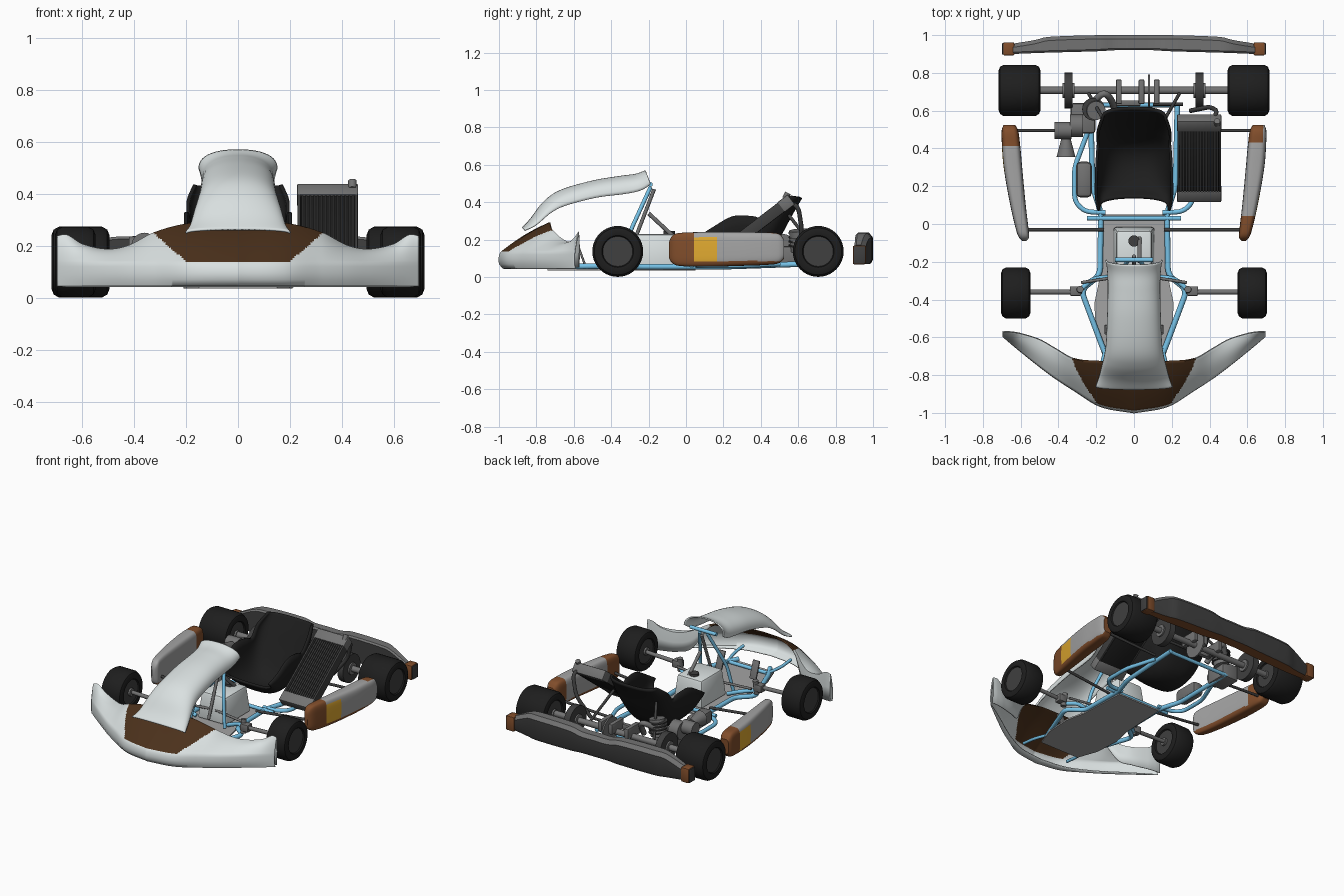
import bpy, bmesh, math
from mathutils import Vector, Matrix

if "Cube" in bpy.data.objects:
    bpy.data.objects.remove(bpy.data.objects["Cube"])

def mat(name, *c):
    m = bpy.data.materials.new(name)
    m.diffuse_color = (*c, 1)
    m.use_nodes = True
    m.node_tree.nodes["Principled BSDF"].inputs["Base Color"].default_value = m.diffuse_color
    return m

WHITE, BROWN = mat("pale_white", 0.70, 0.75, 0.75), mat("dark_brown", 0.07, 0.03, 0.011)
RUST, YELLOW = mat("rust_brown", 0.22, 0.075, 0.024), mat("yellow", 0.75, 0.40, 0.03)
PALE, GREY = mat("pale_grey", 0.37, 0.37, 0.37), mat("metal_grey", 0.17, 0.17, 0.17)
DARK, BLACK = mat("dark_grey", 0.05, 0.05, 0.05), mat("rubber_black", 0.013, 0.013, 0.013)
BLUE = mat("frame_blue", 0.18, 0.54, 0.80)

def finish(name, bm, mats, rule=None, thick=0, angle=35):
    bmesh.ops.recalc_face_normals(bm, faces=bm.faces)
    for f in bm.faces if rule else ():
        f.material_index = rule(f.calc_center_median(), f.normal)
    me = bpy.data.meshes.new(name)
    bm.to_mesh(me)
    bm.free()
    for m in mats:
        me.materials.append(m)
    o = bpy.data.objects.new(name, me)
    bpy.context.collection.objects.link(o)
    if thick:
        s = o.modifiers.new("thickness", 'SOLIDIFY')
        s.thickness, s.offset = thick, 0
    bpy.ops.object.select_all(action='DESELECT')
    o.select_set(True)
    bpy.context.view_layer.objects.active = o
    bpy.ops.object.shade_smooth_by_angle(angle=math.radians(angle))

def loft(name, rings, mats, rule=None, closed=False, thick=0, angle=35):
    bm = bmesh.new()
    vs = [[bm.verts.new(p) for p in r] for r in rings]
    n = len(rings[0])
    for a, b in zip(vs, vs[1:]):
        for i in range(n if closed else n - 1):
            bm.faces.new((a[i], a[(i + 1) % n], b[(i + 1) % n], b[i]))
    for r in (vs[0], vs[-1]) if closed else ():
        bm.faces.new(r)
    finish(name, bm, mats, rule, thick, angle)

def box(name, c, size, m, rx=0, bevel=0.006, top=1):
    bm = bmesh.new()
    bmesh.ops.create_cube(bm, size=1)
    for v in bm.verts:
        k = top if v.co.z > 0 else 1
        v.co = Vector((v.co.x * size[0] * k, v.co.y * size[1] * k, v.co.z * size[2]))
    if bevel:
        bmesh.ops.bevel(bm, geom=bm.edges[:], offset=bevel, segments=2, affect='EDGES', profile=0.5)
    bm.transform(Matrix.Translation(c) @ Matrix.Rotation(rx, 4, 'X'))
    finish(name, bm, [m])

def cyl(name, a, b, r, m, r2=None):
    a, b = Vector(a), Vector(b)
    bm = bmesh.new()
    bmesh.ops.create_cone(bm, cap_ends=True, segments=24, radius1=r, radius2=r2 or r, depth=(b - a).length)
    bm.transform(Matrix.Translation((a + b) / 2) @ (b - a).to_track_quat('Z', 'Y').to_matrix().to_4x4())
    finish(name, bm, [m])

def tube(name, pts, r, m):
    # straight runs with rounded bends, swept with a round section
    P = [Vector(p) for p in pts]
    path = [P[0]]
    for a, b, c in zip(P, P[1:], P[2:]):
        s = b + (a - b).normalized() * min(.04, (a - b).length * .45)
        e = b + (c - b).normalized() * min(.04, (c - b).length * .45)
        path += [s.lerp(b, t).lerp(b.lerp(e, t), t) for t in (0, .25, .5, .75, 1)]
    path.append(P[-1])
    rings = []
    for i, p in enumerate(path):
        d = (path[min(i + 1, len(path) - 1)] - path[max(i - 1, 0)]).normalized()
        u = d.cross((.1, .3, 1)).normalized()
        v = d.cross(u)
        rings.append([p + r * (u * math.cos(k * math.tau / 12) + v * math.sin(k * math.tau / 12)) for k in range(12)])
    loft(name, rings, [m], closed=True, angle=50)

def interp(table, x):
    # smooth interpolation of rows (x, values...)
    n = len(table)
    i = max(0, min(n - 2, sum(t[0] <= x for t in table) - 1))
    def slope(k, j):
        a, b = table[max(k - 1, 0)], table[min(k + 1, n - 1)]
        return (b[j] - a[j]) / (b[0] - a[0])
    p, q = table[i], table[i + 1]
    h = q[0] - p[0]
    t = max(0, min(1, (x - p[0]) / h))
    return [(2*t**3 - 3*t*t + 1) * p[j] + (t**3 - 2*t*t + t) * h * slope(i, j)
            + (3*t*t - 2*t**3) * q[j] + (t**3 - t*t) * h * slope(i + 1, j) for j in range(1, len(p))]

def power(c, p):
    return math.copysign(abs(c) ** p, c)

def arch(w, c, e, p, q):
    # half-round section from rim e through centre c (both y, z) to the other rim
    angles = [math.pi * (k / 28 - .5) for k in range(29)]
    return [(w * power(math.sin(a), p), *(u + (v - u) * (1 - abs(math.cos(a)) ** q) for u, v in zip(c, e))) for a in angles]

def wheel_part(name, prof, c, s, m):
    loft(name, [[(c[0] + s * x, c[1] + r * math.cos(k * math.tau / 40), c[2] + r * math.sin(k * math.tau / 40))
                 for k in range(40)] for x, r in prof], [m], closed=True)

# wheels, axles and nerf bars, on both sides
for s, tag in ((-1, "left"), (1, "right")):
    for end, cx, y, h in (("front", 0.626, -0.365, 0.078), ("rear", 0.606, 0.707, 0.111)):
        c = (s * cx, y, 0.137)
        tyre = [(-h + .02, .075), (-h + .004, .085), (-h, .105), (-h + .008, .125), (-h + .028, .136)]
        rim = [(-h + .012, .08), (-h + .012, .07), (-h + .035, .062), (-h + .04, .03)]
        wheel_part(f"{end}_{tag}_tyre", tyre + [(-x, r) for x, r in tyre[::-1]], c, s, BLACK)
        wheel_part(f"{end}_{tag}_rim", rim + [(-x, r) for x, r in rim[::-1]], c, s, DARK)
        cyl(f"{end}_{tag}_hub", (s * (cx - h), y, .137), (s * (cx + h - .02), y, .137), .026, GREY)
    cyl(f"stub_axle_{tag}", (s * .29, -.36, .125), (s * .58, -.36, .137), .013, GREY)
    cyl(f"kingpin_{tag}", (s * .29, -.355, .08), (s * .285, -.345, .17), .018, GREY)
    box(f"knuckle_{tag}", (s * .31, -.355, .125), (.06, .05, .05), GREY)
    cyl(f"tie_rod_{tag}", (s * .02, -.27, .13), (s * .28, -.31, .125), .008, GREY)
    cyl(f"rear_disc_{tag}", (s * .325, .707, .137), (s * .368, .707, .137), .095, DARK)
    cyl(f"bearing_{tag}", (s * .315, .707, .137), (s * .378, .707, .137), .04, GREY)
    cyl(f"rear_nerf_bar_{tag}", (s * .24, .495, .1), (s * .64, .495, .12), .009, DARK)
    cyl(f"front_nerf_bar_{tag}", (s * .16, -.03, .07), (s * .60, -.03, .12), .009, DARK)
    cyl(f"seat_stay_{tag}", (s * .16, .55, .33), (s * .24, .69, .15), .009, DARK)
cyl("rear_axle", (-.52, .707, .137), (.52, .707, .137), .02, GREY)

# front bumper: x, front edge, back edge, top, depth of back wall
TB = [(0, -1, -.73, .29, 0), (.18, -.965, -.73, .285, 0), (.32, -.88, -.715, .25, .02), (.42, -.815, -.66, .2, .12),
      (.5, -.755, -.615, .185, .13), (.6, -.675, -.583, .205, .155), (.66, -.625, -.573, .24, .19), (.695, -.595, -.573, .235, .185)]
rings = []
for i in range(-100, 101):
    x = .695 * i / 100
    yf, yb, t, d = interp(TB, abs(x))
    w = yb - yf
    ring = [(x, yf + a * w, z) for a, z in ((.3, .045), (.08, .047), (.01, .07), (0, .095), (.015, .12), (.05, .135))]
    ring += [(x, yf + w * (.05 + .95 * k / 24), .135 + (t - .135) * k / 24 + .012 * math.sin(math.pi * k / 24)) for k in range(1, 25)]
    rings.append(ring + [(x, yb + .003, t - d * .5), (x, yb, t - d)])
loft("front_bumper", rings, [WHITE, BROWN], lambda c, n: int(c.z > .133 and abs(c.x) < .19 + (c.z - .13) * 1.15), thick=.006, angle=60)

# front fairing: step, y, z, half width, side depth
TF = [(0, -.875, .262, .2, .02), (1, -.83, .31, .178, .045), (2, -.76, .40, .157, .07), (3, -.67, .462, .145, .085),
      (4, -.5, .512, .138, .09), (5, -.35, .537, .135, .095), (6, -.27, .548, .138, .09), (7, -.215, .567, .148, .075)]
rings = []
for i in range(43):
    y, z, w, d = interp(TF, i / 6)
    a, b = interp(TF, max(i / 6 - .1, 0)), interp(TF, min(i / 6 + .1, 7))
    n = Vector((b[1] - a[1], a[0] - b[0])).normalized() * d
    rings.append(arch(w, (y, z), (y + n.x, z + n.y), .9, .8))
loft("front_fairing", rings, [WHITE], thick=.008)

# side pods: y, inner x, outer x, bottom, top
TP = [(-.09, .57, .59, .10, .19), (-.075, .556, .607, .075, .22), (-.04, .557, .622, .06, .235), (.1, .573, .655, .055, .24),
      (.3, .592, .69, .06, .24), (.43, .604, .70, .065, .238), (.5, .615, .70, .075, .23), (.525, .63, .69, .10, .20)]
for s, tag in ((-1, "left"), (1, "right")):
    def pod_rule(c, n):
        lo, hi = (.04, .17) if s > 0 else (.28, .41)
        if n.x * s > .7 and lo < c.y < hi and .085 < c.z < .212:
            return 2
        return int((c.y < .04 if s > 0 else c.y > .41) or (c.y > .43 and n.x * s < .4) or c.z < .085)
    rings = []
    for i in range(61):
        y = -.09 + .615 * i / 60
        a, b, lo, hi = interp(TP, y)
        rings.append([(s * ((a + b) / 2 + (b - a) / 2 * power(math.cos(q), .5)), y, (lo + hi) / 2 + (hi - lo) / 2 * power(math.sin(q), .5))
                      for q in [math.tau * k / 48 for k in range(48)]])
    loft(f"side_pod_{tag}", rings, [PALE, RUST, YELLOW], pod_rule, closed=True)
    # rear bumper end caps
    box(f"rear_bumper_cap_{tag}", (s * .663, .927, .118), (.06, .07, .10), RUST, bevel=.008)
    box(f"rear_bumper_cap_side_{tag}", (s * .694, .927, .118), (.008, .06, .09), DARK, bevel=.002)

# rear bumper: x, front, back, bottom, top
TR = [(0, .92, 1, .08, .22), (.1, .92, 1, .08, .22), (.18, .915, 1, .075, .235), (.46, .907, .99, .07, .235), (.52, .905, .975, .07, .225), (.64, .9, .955, .075, .17)]
rings = []
for i in range(-32, 33):
    x = .02 * i
    a, b, lo, hi = interp(TR, abs(x))
    rings.append([(x, a, lo), (x, b - .01, lo), (x, b, lo + .02), (x, b, hi - .025), (x, b - .02, hi), (x, a + .01, hi), (x, a, hi - .01)])
loft("rear_bumper", rings, [DARK, GREY, RUST], lambda c, n: 1 if n.z > .5 else 2 if n.z < -.5 else 0, closed=True)

# seat: step, centre y z, rim y z, half width
TS = [(0, .14, .15, .07, .22, .185), (1, .2, .085, .14, .265, .2), (2, .32, .06, .25, .325, .2), (3, .42, .10, .36, .325, .195),
      (4, .50, .22, .42, .31, .19), (5, .56, .33, .48, .375, .19), (6, .615, .425, .56, .435, .165)]
rows = [interp(TS, i / 6) for i in range(37)]
loft("seat", [arch(w, (cy, cz), (ey, ez), .8, .7) for cy, cz, ey, ez, w in rows], [BLACK], thick=.014)

# radiator, tilted back, with fins
ang = math.atan2(.32, .42)
R = Matrix.Translation((.345, .345, .255)) @ Matrix.Rotation(ang, 4, 'X')
box("radiator_core", R @ Vector((0, 0, -.008)), (.21, .42, .056), BLACK, ang)
for k, tag in ((-1, "lower"), (1, "upper")):
    box(f"radiator_tank_{tag}", R @ Vector((0, k * .235, -.005)), (.235, .07, .065), GREY, ang)
    box(f"radiator_edge_{tag}", R @ Vector((k * .11, 0, -.005)), (.012, .44, .06), DARK, ang, .002)
for i in range(14):
    box(f"radiator_fin_{i}", R @ Vector((-.0975 + .015 * i, 0, .021)), (.006, .41, .006), DARK, ang, 0)
cyl("radiator_cap", (.44, .53, .42), (.44, .545, .45), .016, GREY)
tube("radiator_hose", [(.42, .54, .4), (.44, .6, .38), (.4, .62, .25), (.3, .6, .12)], .012, DARK)

# floor tray and blue tube frame
loft("floor_tray", [[(-w, y, .035), (w, y, .035), (w, y, .045), (-w, y, .045)] for y, w in
     ((-.74, .15), (-.6, .2), (-.42, .21), (-.28, .18), (.05, .165))], [PALE], closed=True)
for s, tag in ((-1, "left"), (1, "right")):
    for part, r, pts in (
        ("main_rail", .015, [(.12, -.74, .06), (.16, -.67, .055), (.28, -.35, .06), (.18, -.27, .055), (.175, .06, .055), (.22, .2, .055), (.23, .64, .07)]),
        ("outer_rail", .013, [(.15, .06, .06), (.26, .065, .06), (.315, .12, .06), (.315, .3, .06), (.24, .5, .07)]),
        ("front_brace", .013, [(.12, -.28, .06), (.22, -.29, .1), (.28, -.345, .1)]),
        ("steering_support", .011, [(.13, -.33, .06), (.1, -.3, .24), (.03, -.19, .48)]),
        ("bumper_mount", .01, [(.15, -.66, .06), (.18, -.78, .07), (.18, -.88, .08)])):
        tube(f"{part}_{tag}", [(s * x, y, z) for x, y, z in pts], r, BLUE)
    box(f"pedal_{tag}", (s * .13, -.56, .12), (.05, .012, .12), GREY, .35, .003)
for name, w, y, z in (("front_cross_tube", .15, -.68, .055), ("seat_cross_tube", .25, .03, .06), ("rear_cross_tube", .23, .63, .07), ("fairing_bracket", .1, -.19, .495)):
    cyl(name, (-w, y, z), (w, y, z), .012, BLUE)
cyl("steering_column", (0, -.32, .08), (0, -.17, .47), .01, GREY)
cyl("steering_strut", (.03, -.2, .34), (.03, -.06, .21), .011, GREY)
box("fuel_tank", (0, -.15, .14), (.22, .27, .18), WHITE, bevel=.015, top=.85)
cyl("fuel_cap", (0, -.09, .22), (0, -.09, .245), .03, DARK)

# engine, carburettor, air box and exhaust on the left
box("crankcase", (-.27, .56, .11), (.13, .16, .11), GREY, bevel=.015)
cyl("cylinder_barrel", (-.22, .61, .14), (-.2, .6, .25), .05, GREY)
for i in range(4):
    cyl(f"cylinder_fin_{i}", (-.215, .608, .165 + .022 * i), (-.214, .608, .172 + .022 * i), .06, DARK)
cyl("clutch_cover", (-.42, .495, .19), (-.33, .495, .19), .045, GREY)
cyl("clutch_drum", (-.34, .52, .17), (-.27, .52, .17), .06, GREY)
cyl("intake_trumpet", (-.36, .45, .2), (-.36, .355, .2), .025, GREY, .05)
box("air_box", (-.265, .235, .12), (.085, .19, .09), GREY, bevel=.025)
tube("exhaust_pipe", [(-.22, .64, .2), (-.16, .7, .25), (-.12, .66, .2), (-.1, .6, .12)], .018, GREY)
# brake assembly on the axle
cyl("brake_disc", (.075, .707, .137), (.085, .707, .137), .085, GREY)
for i, x in enumerate((-.08, .04, .12)):
    box(f"brake_caliper_{i}", (x, .7, .17), (.03, .13, .07), GREY)
box("brake_bridge", (-.03, .64, .15), (.13, .03, .04), GREY)
cyl("brake_rod", (.1, .635, .14), (.26, .635, .14), .009, DARK)
